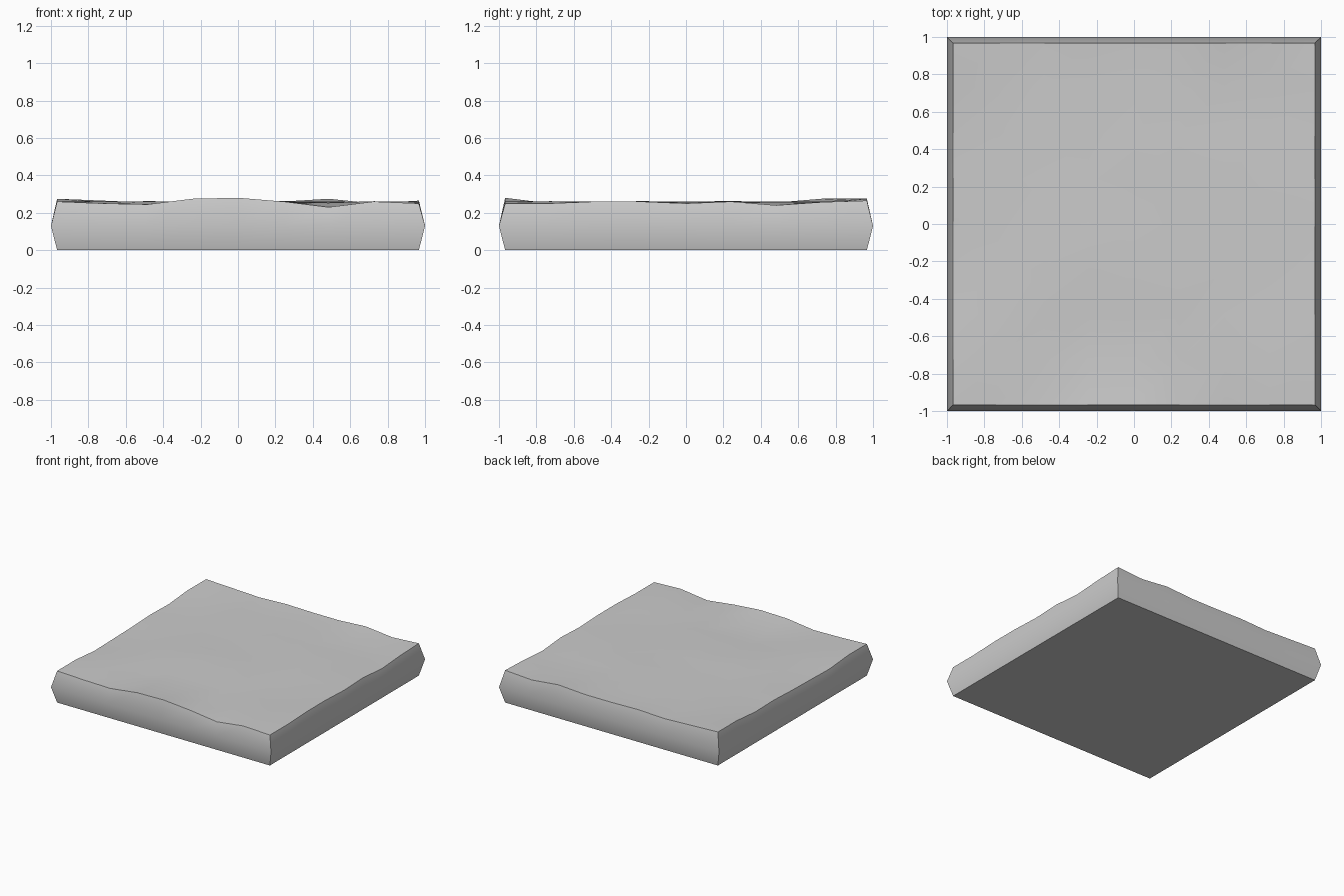
import bpy, bmesh, random

if "Cube" in bpy.data.objects:
    bpy.data.objects.remove(bpy.data.objects["Cube"])

random.seed(4)
N, E, MID, BASE = 8, 0.967, 0.13, 0.255

# Top rim heights, read from -x to +x or from -y to +y
front = [.26, .25, .245, .275, .28, .26, .23, .26, .25]
back = [.275, .265, .255, .265, .26, .26, .275, .25, .265]
left = [.26, .26, .24, .245, .25, .26, .255, .275, .275]
right = [.25, .25, .26, .26, .25, .26, .24, .257, .265]


def height(i, j):
    if j == 0:
        return front[i]
    if j == N:
        return back[i]
    if i == 0:
        return left[j]
    if i == N:
        return right[j]
    return BASE + random.uniform(-.008, .008)


bm = bmesh.new()

# Uneven top surface
top = [[bm.verts.new((-E + 2 * E * i / N, -E + 2 * E * j / N, height(i, j)))
        for i in range(N + 1)] for j in range(N + 1)]
for j in range(N):
    for i in range(N):
        bm.faces.new((top[j][i], top[j][i + 1], top[j + 1][i + 1], top[j + 1][i]))

# Rim loop, counter-clockwise, then the bulging middle loop and the base loop
rim = (top[0][:-1] + [top[j][N] for j in range(N)]
       + top[N][:0:-1] + [top[j][0] for j in range(N, 0, -1)])
middle = [bm.verts.new((v.co.x / E, v.co.y / E, MID)) for v in rim]
bottom = [bm.verts.new((v.co.x, v.co.y, 0)) for v in rim]
for upper, lower in ((rim, middle), (middle, bottom)):
    for k in range(len(rim)):
        n = (k + 1) % len(rim)
        bm.faces.new((lower[k], lower[n], upper[n], upper[k]))

# Flat underside
bm.faces.new(bottom[::-1])
bmesh.ops.recalc_face_normals(bm, faces=bm.faces)

mesh = bpy.data.meshes.new("stone_slab")
bm.to_mesh(mesh)
bm.free()
slab = bpy.data.objects.new("stone_slab", mesh)
bpy.context.collection.objects.link(slab)
bpy.context.view_layer.objects.active = slab
slab.select_set(True)
bpy.ops.object.shade_smooth_by_angle(angle=0.75)
